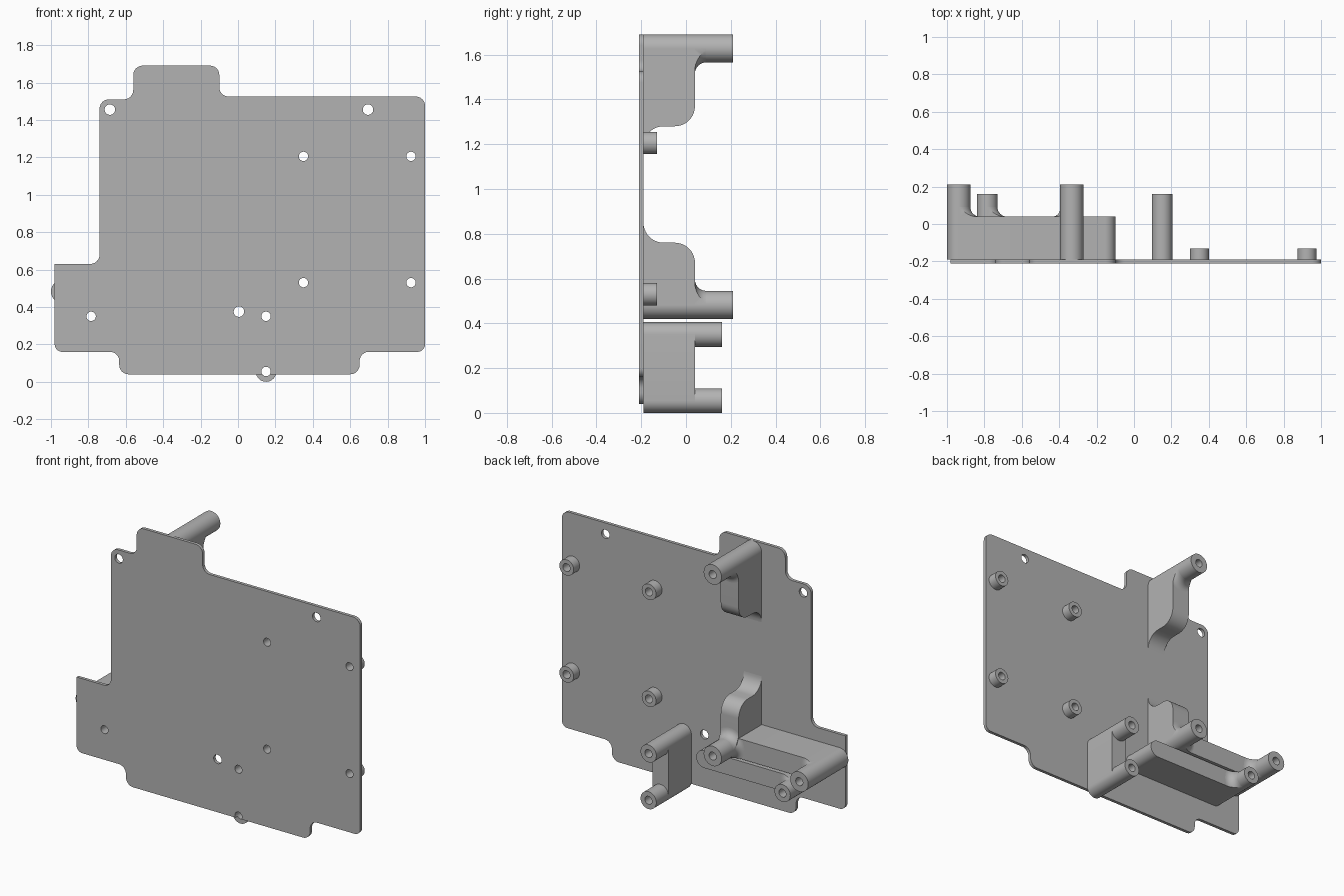
import bpy, bmesh, math
from mathutils import Vector

cube = bpy.data.objects.get("Cube")
if cube:
    bpy.data.objects.remove(cube, do_unlink=True)

grey = bpy.data.materials.new("plain grey")
grey.use_nodes = True
grey.diffuse_color = (0.45, 0.45, 0.45, 1)
for node in grey.node_tree.nodes:
    if node.type == 'BSDF_PRINCIPLED':
        node.inputs["Base Color"].default_value = grey.diffuse_color

FRONT, BACK, WEB = -0.21, -0.19, 0.04   # sheet front, sheet back, web height
BIG, SMALL, HOLE = 0.0625, 0.055, 0.025  # post and hole radii
parts = []


def rounded(corners, steps=10):
    """Outline from (u, v, radius) right-angle corners."""
    out = []
    for i, (u, v, r) in enumerate(corners):
        p = Vector((u, v))
        a = (Vector(corners[i - 1][:2]) - p).normalized()
        b = (Vector(corners[(i + 1) % len(corners)][:2]) - p).normalized()
        for s in range(steps + 1 if r else 1):
            t = math.pi / 2 * s / steps
            q = p + r * (a + b - b * math.cos(t) - a * math.sin(t))
            if not out or (q - out[-1]).length > 1e-5:
                out.append(q)
    if (out[0] - out[-1]).length < 1e-5:
        out.pop()
    return out


def loft(bm, rings):
    loops = [[bm.verts.new(p) for p in ring] for ring in rings]
    n = len(loops[0])
    for lo, hi in zip(loops, loops[1:]):
        for i in range(n):
            j = (i + 1) % n
            bm.faces.new((lo[i], lo[j], hi[j], hi[i]))
    bm.faces.new(loops[0][::-1])
    bm.faces.new(loops[-1])


def finish(name, bm, is_part=True):
    bmesh.ops.recalc_face_normals(bm, faces=bm.faces[:])
    mesh = bpy.data.meshes.new(name)
    bm.to_mesh(mesh)
    bm.free()
    mesh.materials.append(grey)
    ob = bpy.data.objects.new(name, mesh)
    bpy.context.collection.objects.link(ob)
    ob.hide_render = not is_part
    if is_part:
        parts.append(ob)
    return ob


def at_y(outline, y):
    return [(p.x, y, p.y) for p in outline]


def capsule(p, q, r):
    """Round-ended outline from p (lower left) to q (upper right)."""
    (x0, z0), (x1, z1) = p, q
    return rounded([(x0 - r, z0 - r, r), (x1 + r, z0 - r, r),
                    (x1 + r, z1 + r, r), (x0 - r, z1 + r, r)])


def prism(name, outline, y0, y1, is_part=True):
    bm = bmesh.new()
    loft(bm, [at_y(outline, y0), at_y(outline, y1)])
    return finish(name, bm, is_part)


def apply_boolean(ob, other, operation):
    mod = ob.modifiers.new("cut", 'BOOLEAN')
    mod.operation, mod.solver, mod.object = operation, 'EXACT', other
    bpy.context.view_layer.objects.active = ob
    bpy.ops.object.modifier_apply(modifier=mod.name)


def flare(name, c, r, direction, size=0.05):
    """Concave blend from a post onto its web, trimmed to the web's width."""
    bm = bmesh.new()
    rings = [at_y(capsule(c, c, r + size), WEB - 0.01)]
    for s in range(9):
        t = math.pi / 2 * s / 8
        rings.append(at_y(capsule(c, c, r + size - size * math.sin(t)),
                          WEB + size - size * math.cos(t)))
    loft(bm, rings)
    ob = finish(name, bm)
    c, d = Vector(c), Vector(direction)
    side = Vector((-d.y, d.x)) * r
    far = d * (r + size + 0.02)
    trim = prism("trim", [c - side, c + side, c + side + far, c - side + far],
                 WEB - 0.1, WEB + 0.1, False)
    apply_boolean(ob, trim, 'INTERSECT')
    bpy.data.objects.remove(trim, do_unlink=True)


def upright_web(name, x, z_post, z_end):
    """Side profile with a rounded shoulder and a blend into the sheet."""
    s = math.copysign(0.09, z_end - z_post)
    side = rounded([(BACK - 0.01, z_post, 0), (WEB, z_post, 0), (WEB, z_end, 0.09),
                    (BACK, z_end, 0.09), (BACK, z_end + s, 0),
                    (BACK - 0.01, z_end + s, 0)])
    bm = bmesh.new()
    loft(bm, [[(x + e, p.x, p.y) for p in side] for e in (-BIG, BIG)])
    finish(name, bm)


# Mounting sheet
R = 0.05
prism("mounting_sheet", rounded([
    (-0.98, 0.16, 0.04), (-0.635, 0.16, R), (-0.635, 0.04, R), (0.65, 0.04, R),
    (0.65, 0.16, R), (1, 0.16, 0.04), (1, 1.525, R), (-0.10, 1.525, R),
    (-0.10, 1.69, R), (-0.56, 1.69, R), (-0.56, 1.51, R), (-0.74, 1.51, R),
    (-0.74, 0.63, R), (-0.98, 0.63, 0)]), FRONT, BACK)

# Short standoffs
standoffs = [(x, z) for x in (0.35, 0.925) for z in (0.53, 1.205)]
for c in standoffs:
    prism("short_standoff", capsule(c, c, 0.05), BACK, -0.13)

# Webs joining the posts
corner, outer, top = (-0.333, 0.4825), (-0.9375, 0.4825), (-0.333, 1.6275)
lower, upper_pin, lower_pin = (-0.785, 0.35), (0.15, 0.35), (0.15, 0.055)
prism("upper_bar", capsule(outer, corner, BIG), BACK, WEB)
prism("lower_bar", capsule(lower, (-0.155, 0.35), SMALL), BACK, WEB)
prism("pin_web", capsule(lower_pin, upper_pin, SMALL), BACK, WEB)
upright_web("top_web", top[0], top[1], 1.28)
upright_web("corner_web", corner[0], corner[1], 0.76)

# Posts
prism("top_post", capsule(top, top, BIG), BACK, 0.21)
for name, c in (("corner_post", corner), ("outer_post", outer)):
    prism(name, capsule(c, c, BIG), WEB, 0.21)
for name, c in (("lower_post", lower), ("upper_pin", upper_pin), ("lower_pin", lower_pin)):
    prism(name, capsule(c, c, SMALL), WEB, 0.16)

# Blends at the post feet
flare("top_blend", top, BIG, (0, -1))
flare("corner_blend", corner, BIG, (0, 1))
flare("corner_side_blend", corner, BIG, (-1, 0), 0.04)
flare("outer_blend", outer, BIG, (1, 0))
flare("lower_blend", lower, SMALL, (1, 0))

# Holes: through the sheet, and blind in the large posts
bm = bmesh.new()
through = standoffs + [lower, upper_pin, lower_pin]
plain = [(-0.685, 1.455), (0.695, 1.455), (0.005, 0.375)]
for group, r, y0 in ((through, HOLE, -0.3), (plain, 0.028, -0.3),
                     ((top, corner, outer), HOLE, -0.1)):
    for c in group:
        ring = capsule(c, c, r)
        loft(bm, [at_y(ring, y0), at_y(ring, 0.3)])
cutter = finish("hole_cutter", bm, False)
for ob in parts:
    apply_boolean(ob, cutter, 'DIFFERENCE')
bpy.data.objects.remove(cutter, do_unlink=True)

# Smooth curved walls, sharp edges
bpy.ops.object.select_all(action='DESELECT')
for ob in parts:
    ob.select_set(True)
bpy.context.view_layer.objects.active = parts[0]
bpy.ops.object.shade_smooth_by_angle(angle=math.radians(30))
